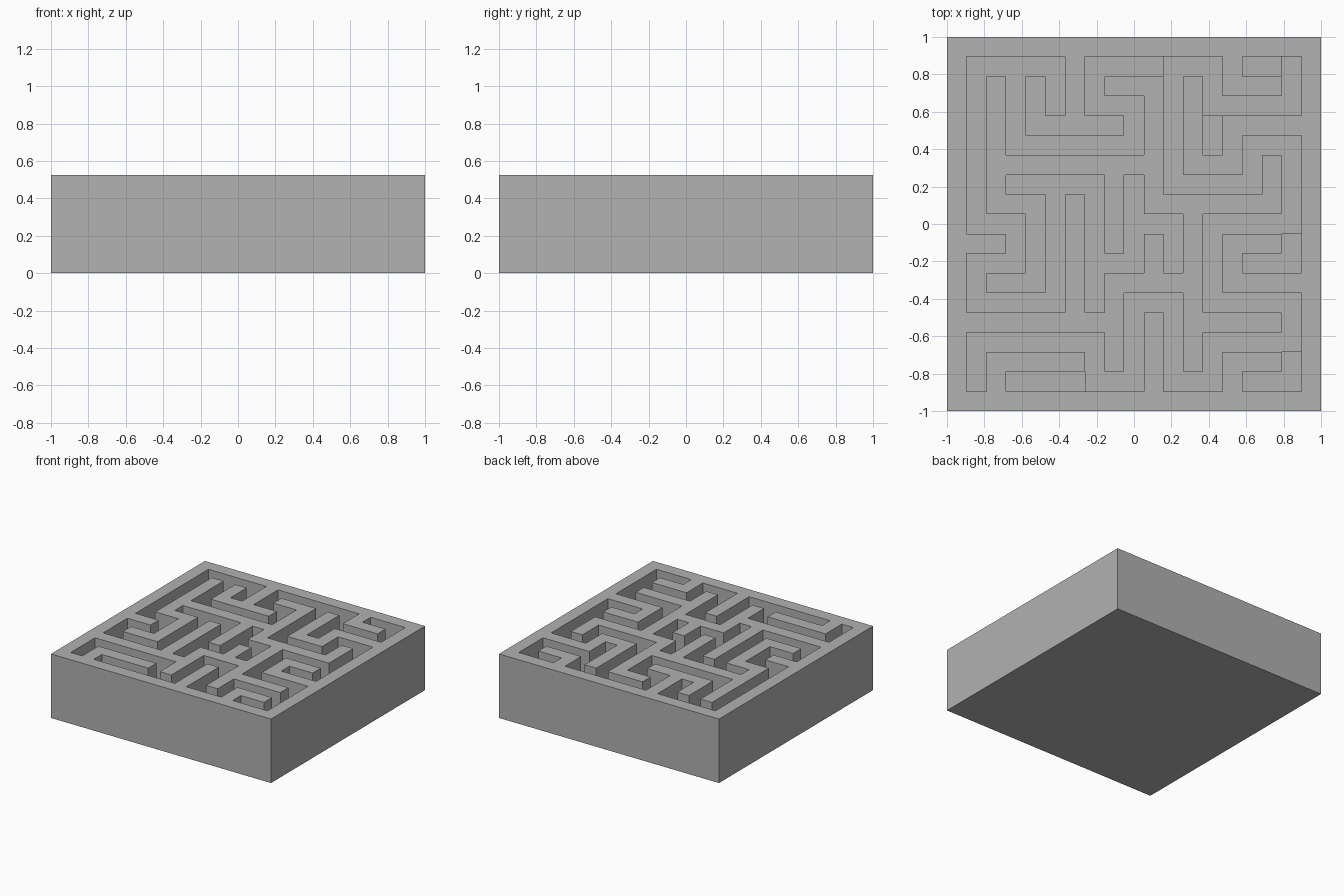
import bpy, bmesh

if "Cube" in bpy.data.objects:
    bpy.data.objects.remove(bpy.data.objects["Cube"])

N = 19                 # cells per side
C = 2 / N              # cell size
TOP = 0.526            # block height
DEEP, SHALLOW = 0.27, 0.28   # the two floor levels

stone = bpy.data.materials.new("stone_grey")
stone.diffuse_color = (0.445, 0.445, 0.445, 1)
stone.use_nodes = True
stone.node_tree.nodes["Principled BSDF"].inputs["Base Color"].default_value = stone.diffuse_color

# corridors as turning points (column, row), counted from the back left corner
west = [
    [(10, 1), (7, 1), (7, 3), (9, 3), (9, 5), (3, 5), (3, 1)],
    [(5, 3), (5, 1), (1, 1), (1, 9), (3, 9), (3, 11), (1, 11), (1, 13),
     (5, 13), (5, 7), (3, 7)],
    [(5, 7), (7, 7), (7, 13)],
    [(7, 11), (9, 11), (9, 7)],
    [(9, 9), (11, 9), (11, 11)],
]
east = [
    [(17, 1), (17, 3), (13, 3), (13, 1), (11, 1), (11, 7), (15, 7), (15, 5),
     (17, 5), (17, 9), (13, 9), (13, 13), (17, 13), (17, 15), (13, 15),
     (13, 17), (11, 17), (11, 13), (9, 13), (9, 17), (7, 17), (7, 15),
     (1, 15), (1, 17)],
]
pockets = [
    [(3, 17), (6, 17)],
    [(17, 16), (17, 17), (15, 17)],
    [(17, 10), (17, 11), (15, 11)],
    [(15, 1), (16, 1)],
    [(13, 4), (13, 5)],
]

height = {(c, r): TOP for c in range(N) for r in range(N)}


def carve(paths, level):
    for path in paths:
        for (c0, r0), (c1, r1) in zip(path, path[1:]):
            for c in range(min(c0, c1), max(c0, c1) + 1):
                for r in range(min(r0, r1), max(r0, r1) + 1):
                    height[c, r] = level


carve(west, DEEP)
carve(east, SHALLOW)
carve(pockets, DEEP)

bm = bmesh.new()


def pt(c, r, z):
    return bm.verts.new((c * C - 1, 1 - r * C, z))


def quad(*points):
    bm.faces.new([pt(*p) for p in points])


for (c, r), z in height.items():
    # wall top or corridor floor
    quad((c, r + 1, z), (c + 1, r + 1, z), (c + 1, r, z), (c, r, z))
    # drop to each lower neighbour, facing that neighbour
    sides = [((c, r + 1), (c + 1, r + 1), (c, r + 1)),
             ((c + 1, r + 1), (c + 1, r), (c + 1, r)),
             ((c + 1, r), (c, r), (c, r - 1)),
             ((c, r), (c, r + 1), (c - 1, r))]
    for a, b, neighbour in sides:
        low = height.get(neighbour, 0)
        if low < z:
            quad((*a, low), (*b, low), (*b, z), (*a, z))

# underside
quad((0, 0, 0), (N, 0, 0), (N, N, 0), (0, N, 0))

bmesh.ops.remove_doubles(bm, verts=bm.verts, dist=1e-4)
bmesh.ops.dissolve_limit(bm, angle_limit=0.01, verts=bm.verts, edges=bm.edges)

mesh = bpy.data.meshes.new("maze_block")
bm.to_mesh(mesh)
bm.free()
mesh.materials.append(stone)
block = bpy.data.objects.new("maze_block", mesh)
bpy.context.collection.objects.link(block)
